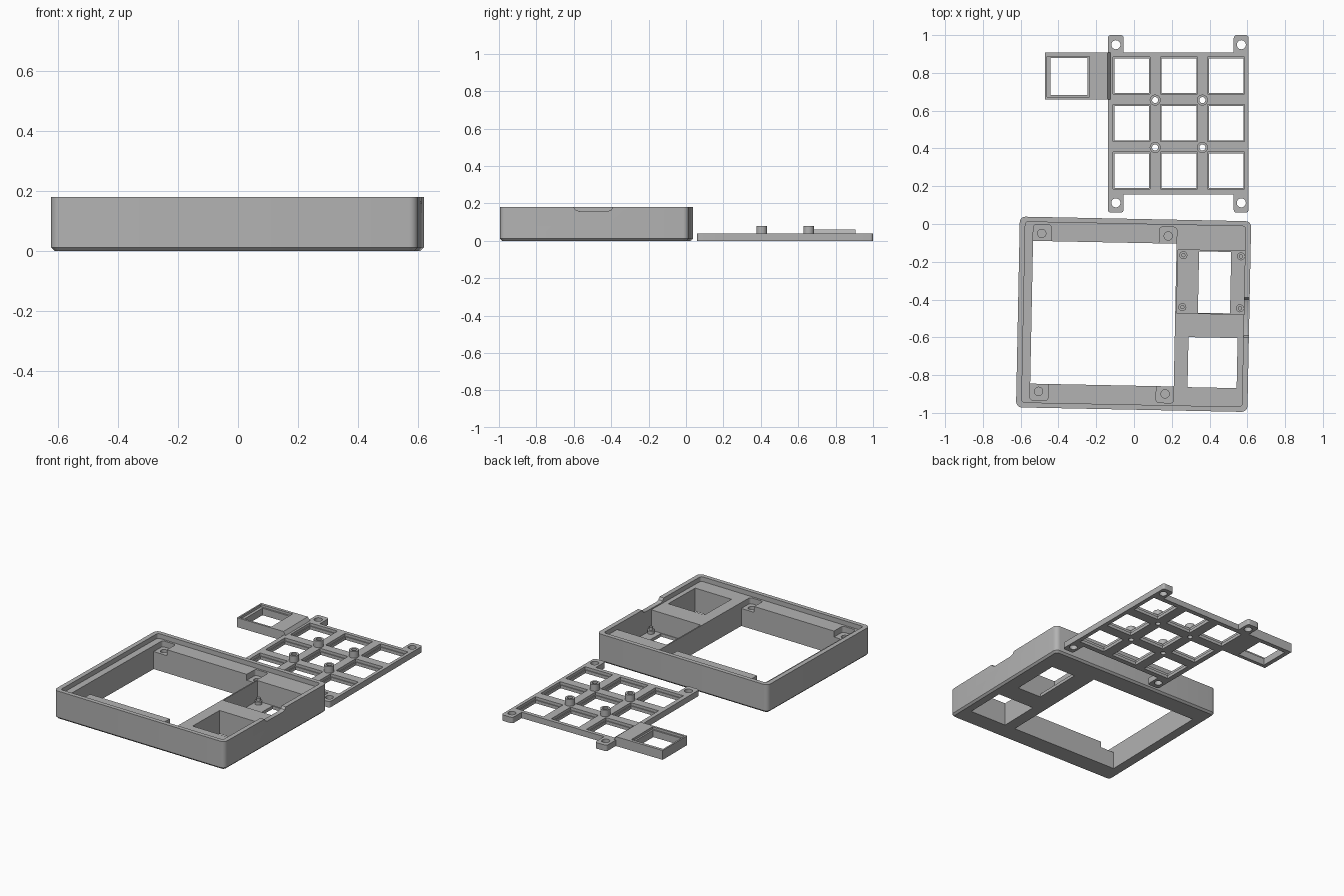
import bpy, bmesh, math
from mathutils import Matrix

if "Cube" in bpy.data.objects:
    bpy.data.objects.remove(bpy.data.objects["Cube"])

grey = bpy.data.materials.new("light_grey")
grey.diffuse_color = (0.45, 0.45, 0.45, 1)
grey.use_nodes = True
grey.node_tree.nodes["Principled BSDF"].inputs["Base Color"].default_value = grey.diffuse_color


def prism(name, x0, x1, y0, y1, z0, z1, r=0.0, chamfer=0.0, seg=5):
    """Upright box with rounded corners and an optional bottom chamfer."""
    def ring(inset, z):
        rr = max(r - inset, 0)
        pts = []
        for i, (cx, cy) in enumerate([(x1, y1), (x0, y1), (x0, y0), (x1, y0)]):
            sx, sy = (1 if cx == x1 else -1), (1 if cy == y1 else -1)
            ox, oy = cx - sx * (r if r else inset), cy - sy * (r if r else inset)
            for k in range(seg + 1 if r else 1):
                a = math.pi / 2 * (i + k / seg)
                pts.append((ox + rr * math.cos(a), oy + rr * math.sin(a), z) if r else (ox, oy, z))
        return pts
    levels = [ring(chamfer, z0), ring(0, z0 + chamfer)] if chamfer else [ring(0, z0)]
    return loft(name, levels + [ring(0, z1)])


def loft(name, rings):
    """Closed solid through matching rings of points."""
    bm = bmesh.new()
    vs = [[bm.verts.new(p) for p in ring] for ring in rings]
    n = len(vs[0])
    bm.faces.new(vs[0][::-1])
    bm.faces.new(vs[-1])
    for a, b in zip(vs, vs[1:]):
        for i in range(n):
            j = (i + 1) % n
            bm.faces.new((a[i], a[j], b[j], b[i]))
    bmesh.ops.recalc_face_normals(bm, faces=bm.faces)
    me = bpy.data.meshes.new(name)
    bm.to_mesh(me)
    bm.free()
    me.materials.append(grey)
    ob = bpy.data.objects.new(name, me)
    bpy.context.collection.objects.link(ob)
    return ob


def rod(name, x, y, r, z0, z1, n=24):
    circle = [(x + r * math.cos(2 * math.pi * i / n), y + r * math.sin(2 * math.pi * i / n))
              for i in range(n)]
    return loft(name, [[(a, b, z) for a, b in circle] for z in (z0, z1)])


def combine(ob, tool, op='DIFFERENCE'):
    """Apply a boolean and discard the tool."""
    m = ob.modifiers.new("cut", 'BOOLEAN')
    m.object, m.operation, m.solver = tool, op, 'EXACT'
    bpy.context.view_layer.objects.active = ob
    bpy.ops.object.modifier_apply(modifier=m.name)
    bpy.data.objects.remove(tool)


def cut(ob, *box, r=0.0):
    combine(ob, prism("cutter", *box, r=r))


# ---- case: solid tray with rim, ledge, key opening and electronics bay
TOP, LEDGE, SEAT, FLOOR = 0.18, 0.15, 0.112, 0.02
case = prism("case", -0.6125, 0.6125, -0.505, 0.505, 0, TOP, r=0.03, chamfer=0.012)
cut(case, -0.583, 0.583, -0.478, 0.478, LEDGE, 0.3, r=0.015)       # recess inside the rim
cut(case, -0.54, 0.22, -0.378, 0.378, -0.1, 0.3)                   # key opening
cut(case, 0.228, 0.583, 0.011, 0.346, FLOOR, 0.3)                  # board pocket
cut(case, 0.34, 0.51, 0.015, 0.34, -0.1, 0.3)                      # pocket window
cut(case, 0.293, 0.553, -0.38, -0.115, -0.1, 0.3)                  # lower window
for x, xa, xb in ((-0.495, -0.54, -0.445), (0.175, 0.128, 0.22)):  # tab seats and screw holes
    for s in (-1, 1):
        ya, yb = sorted((s * 0.30, s * 0.465))
        cut(case, xa, xb, ya, yb, SEAT, 0.3, r=0.015)
        combine(case, rod("cutter", x, s * 0.418, 0.022, 0.04, 0.3))

# cable notch in the right wall
side = [(-0.14, 0.21), (-0.11, TOP), (-0.10, 0.165), (-0.08, 0.158),
        (0.07, 0.158), (0.09, 0.165), (0.10, TOP), (0.13, 0.21)]
combine(case, loft("cutter", [[(x, y, z) for y, z in side] for x in (0.56, 0.7)]))

# board standoffs with pins
standoffs = []
for x in (0.257, 0.562):
    for y in (0.043, 0.318):
        post = rod("board_standoff", x, y, 0.021, FLOOR - 0.005, 0.04)
        combine(post, rod("pin", x, y, 0.011, 0.03, 0.058), 'UNION')
        standoffs.append(post)

place = Matrix.Translation((-0.002, -0.478, 0)) @ Matrix.Rotation(math.radians(-1.15), 4, 'Z')
for ob in [case] + standoffs:
    ob.data.transform(place)

# ---- key plate: grid with corner tabs
T = 0.038
plate = prism("key_plate", -0.138, 0.607, 0.157, 0.907, 0, T)
for xa, xb in ((-0.138, -0.055), (0.528, 0.607)):
    for ya, yb in ((0.06, 0.2), (0.86, 1.0)):
        combine(plate, prism("tab", xa, xb, ya, yb, 0, T, r=0.015), 'UNION')
# encoder arm, raised above the plate with a sloped joint
arm = [(-0.47, 0), (-0.125, 0), (-0.125, T), (-0.14, 0.06), (-0.47, 0.06)]
combine(plate, loft("arm", [[(x, y, z) for x, z in arm] for y in (0.66, 0.907)]), 'UNION')
cut(plate, -0.46, -0.235, 0.673, 0.888, 0.045, 0.2)
cut(plate, -0.442, -0.246, 0.683, 0.878, -0.1, 0.2)
# switch openings with a small step
for i in range(3):
    for j in range(3):
        x, y = -0.012 + 0.25 * i, 0.282 + 0.2515 * j
        cut(plate, x - 0.098, x + 0.098, y - 0.098, y + 0.098, 0.02, 0.2)
        cut(plate, x - 0.092, x + 0.092, y - 0.092, y + 0.092, -0.1, 0.2)
# screw posts between the switches
for x in (0.112, 0.362):
    for y in (0.405, 0.656):
        combine(plate, rod("post", x, y, 0.029, 0, 0.08), 'UNION')
        combine(plate, rod("cutter", x, y, 0.016, -0.1, 0.2))
# tab screw holes
for x in (-0.096, 0.568):
    for y in (0.112, 0.949):
        combine(plate, rod("cutter", x, y, 0.024, -0.1, 0.2))

# smooth round walls, keep edges sharp
bpy.ops.object.select_all(action='DESELECT')
for ob in [case, plate] + standoffs:
    ob.select_set(True)
bpy.context.view_layer.objects.active = case
bpy.ops.object.shade_smooth_by_angle(angle=math.radians(30))
